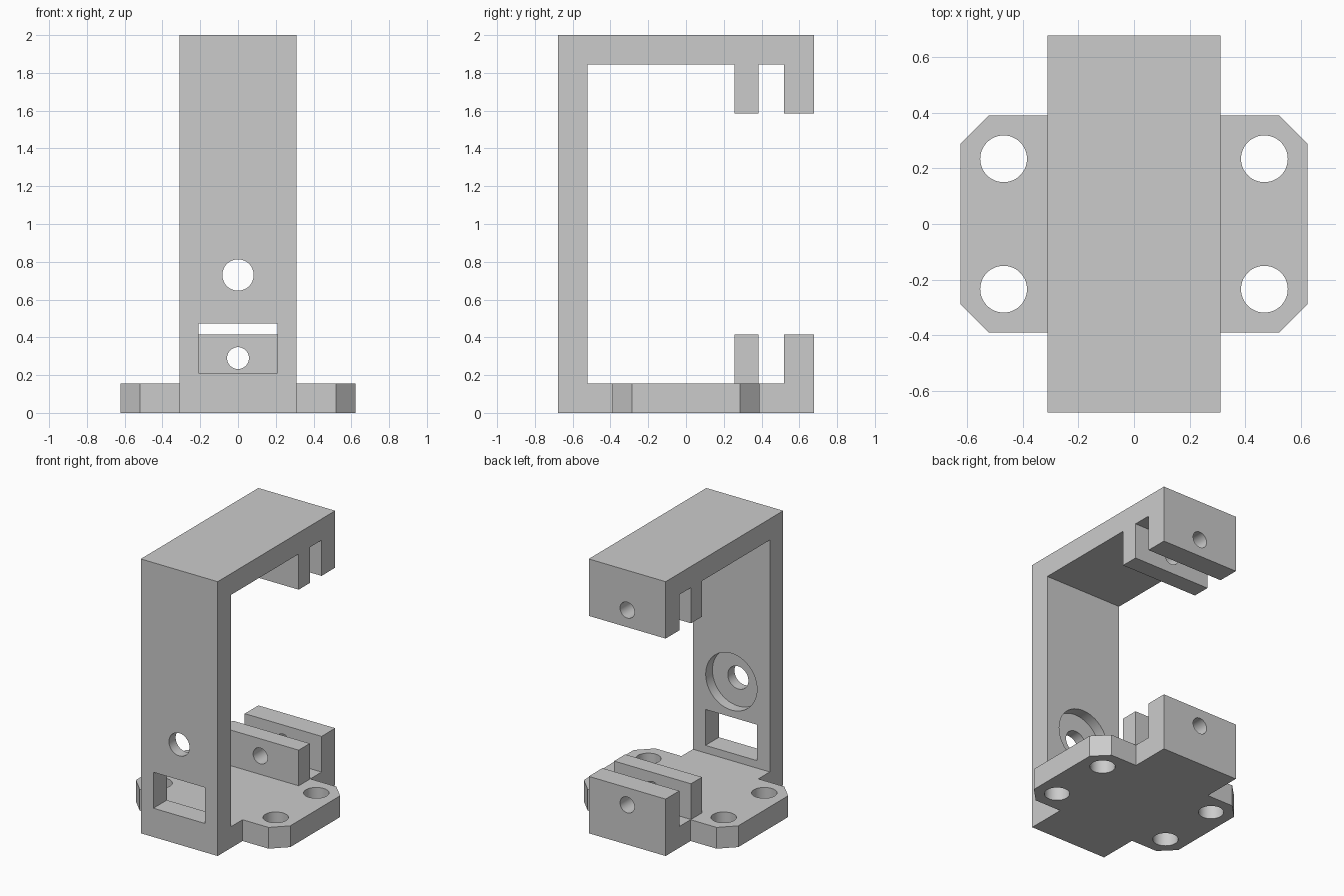
import bpy, bmesh
from mathutils import Matrix, Vector

cube = bpy.data.objects.get("Cube")
if cube:
    bpy.data.objects.remove(cube, do_unlink=True)

# Main dimensions
HALF_W, HALF_D, HEIGHT, WALL = 0.31, 0.677, 2.0, 0.155
JAW = 0.415                      # jaw height measured from the outer face

grey = bpy.data.materials.new("plain grey")
grey.use_nodes = True
grey.diffuse_color = (0.6, 0.6, 0.6, 1)
grey.node_tree.nodes["Principled BSDF"].inputs["Base Color"].default_value = grey.diffuse_color


def add_object(name, bm):
    bmesh.ops.recalc_face_normals(bm, faces=bm.faces)
    mesh = bpy.data.meshes.new(name)
    bm.to_mesh(mesh)
    bm.free()
    mesh.materials.append(grey)
    obj = bpy.data.objects.new(name, mesh)
    bpy.context.collection.objects.link(obj)
    return obj


def extrude(name, points, offset):
    """Closed outline swept along an offset."""
    bm = bmesh.new()
    face = bm.faces.new([bm.verts.new(p) for p in points])
    swept = bmesh.ops.extrude_face_region(bm, geom=[face])["geom"]
    verts = [v for v in swept if isinstance(v, bmesh.types.BMVert)]
    bmesh.ops.translate(bm, verts=verts, vec=offset)
    return add_object(name, bm)


def cylinder(name, centre, radius, depth, axis):
    bm = bmesh.new()
    turn = Vector((0, 0, 1)).rotation_difference(Vector(axis)).to_matrix().to_4x4()
    bmesh.ops.create_cone(bm, cap_ends=True, segments=48, radius1=radius, radius2=radius,
                          depth=depth, matrix=Matrix.Translation(centre) @ turn)
    return add_object(name, bm)


def box(name, centre, size):
    bm = bmesh.new()
    bmesh.ops.create_cube(bm, size=1, matrix=Matrix.Translation(centre) @ Matrix.Diagonal((*size, 1)))
    return add_object(name, bm)


def combine(target, tool, operation):
    """Apply a boolean and discard the tool."""
    mod = target.modifiers.new(operation, "BOOLEAN")
    mod.operation, mod.object, mod.solver = operation, tool, "EXACT"
    bpy.context.view_layer.update()
    result = target.evaluated_get(bpy.context.evaluated_depsgraph_get())
    mesh = bpy.data.meshes.new_from_object(result)
    target.modifiers.clear()
    target.data = mesh
    bpy.data.objects.remove(tool, do_unlink=True)


# C-shaped frame with a slotted jaw at each end: lower half profile, mirrored upward
lower = [(-HALF_D, 0), (HALF_D, 0), (HALF_D, JAW), (0.52, JAW), (0.52, WALL),
         (0.385, WALL), (0.385, JAW), (0.257, JAW), (0.257, WALL), (WALL - HALF_D, WALL)]
upper = [(y, HEIGHT - z) for y, z in lower]
profile = lower + upper[::-1]
bracket = extrude("clamp_bracket", [(-HALF_W, y, z) for y, z in profile], (2 * HALF_W, 0, 0))

# Mounting plate with chamfered corners
quarter = [(0.623, 0.287), (0.52, 0.39)]
outline = []
for sx, sy in ((1, 1), (-1, 1), (-1, -1), (1, -1)):
    corner = [(x * sx, y * sy, 0) for x, y in quarter]
    outline += corner if sx * sy > 0 else corner[::-1]
plate = extrude("mounting_plate", outline, (0, 0, WALL))
combine(bracket, plate, "UNION")

# Bolt holes in the mounting ears
for x in (-0.468, 0.468):
    for y in (-0.234, 0.234):
        combine(bracket, cylinder("bolt_hole", (x, y, 0), 0.084, 1, (0, 0, 1)), "DIFFERENCE")

# Pin holes through both jaws
for z in (0.29, HEIGHT - 0.29):
    combine(bracket, cylinder("pin_hole", (0, 0.5, z), 0.058, 0.8, (0, 1, 0)), "DIFFERENCE")

# Counterbored hole and rectangular window in the front wall
combine(bracket, cylinder("front_hole", (0, -0.6, 0.73), 0.083, 0.6, (0, 1, 0)), "DIFFERENCE")
combine(bracket, cylinder("counterbore", (0, -0.4, 0.73), 0.207, 0.4, (0, 1, 0)), "DIFFERENCE")
combine(bracket, box("window", (0, -0.6, 0.341), (0.416, 0.6, 0.262)), "DIFFERENCE")

# Smooth bores, crisp edges
bpy.ops.object.select_all(action="DESELECT")
bracket.select_set(True)
bpy.context.view_layer.objects.active = bracket
bpy.ops.object.shade_smooth_by_angle(angle=0.5)
